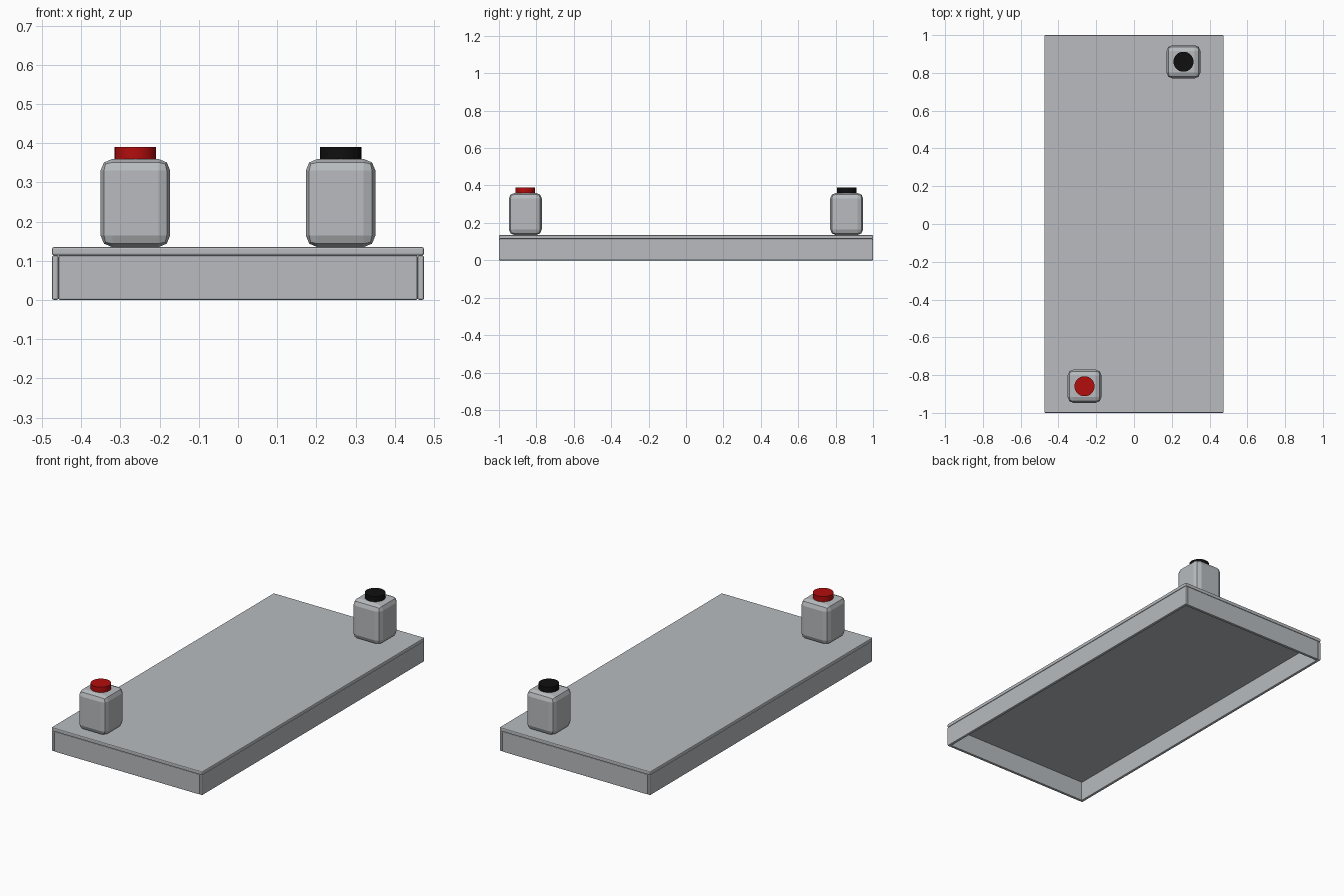
import bpy

cube = bpy.data.objects.get("Cube")
if cube:
    bpy.data.objects.remove(cube, do_unlink=True)


def material(name, colour):
    mat = bpy.data.materials.new(name)
    mat.use_nodes = True
    mat.diffuse_color = (*colour, 1)
    mat.node_tree.nodes["Principled BSDF"].inputs["Base Color"].default_value = (*colour, 1)
    return mat


grey = material("light_grey", (0.48, 0.50, 0.52))
red = material("red", (0.45, 0.004, 0.004))
black = material("black", (0.005, 0.005, 0.005))


def finish(obj, name, mat, bevel, segments):
    obj.name = name
    obj.data.materials.append(mat)
    if bevel:
        mod = obj.modifiers.new("rounded_edges", "BEVEL")
        mod.width = bevel
        mod.segments = segments
    return obj


def box(name, centre, size, mat, bevel, segments=2):
    bpy.ops.mesh.primitive_cube_add(size=1, location=centre)
    obj = bpy.context.object
    obj.scale = size
    bpy.ops.object.transform_apply(location=False, rotation=False, scale=True)
    return finish(obj, name, mat, bevel, segments)


# Flat deck
HALF_X, DECK_BASE, DECK_TOP, BOARD = 0.475, 0.114, 0.135, 0.017
box("deck", (0, 0, (DECK_BASE + DECK_TOP) / 2),
    (2 * HALF_X, 2, DECK_TOP - DECK_BASE), grey, 0.005)

# Open frame below the deck: long side rails with end boards between them
for side, label in ((-1, "right"), (1, "left")):
    box(label + "_rail", (side * (HALF_X - BOARD / 2), 0, DECK_BASE / 2),
        (BOARD, 2, DECK_BASE), grey, 0.005)
for side, label in ((-1, "front"), (1, "back")):
    box(label + "_board", (0, side * (1 - BOARD / 2), DECK_BASE / 2),
        (2 * (HALF_X - BOARD), BOARD, DECK_BASE), grey, 0.004)

# Two square bottles with round caps on opposite corners
BODY_TOP, CAP_TOP = 0.36, 0.39
for side, label, cap_colour in ((-1, "front", red), (1, "back", black)):
    x, y = side * 0.262, side * 0.859
    box(label + "_bottle", (x, y, (DECK_TOP + BODY_TOP) / 2),
        (0.178, 0.176, BODY_TOP - DECK_TOP), grey, 0.03)
    bpy.ops.mesh.primitive_cylinder_add(
        vertices=32, radius=0.053, depth=CAP_TOP - BODY_TOP + 0.01,
        location=(x, y, (CAP_TOP + BODY_TOP - 0.01) / 2))
    finish(bpy.context.object, label + "_cap", cap_colour, 0, 0)
    bpy.ops.object.shade_smooth_by_angle()
